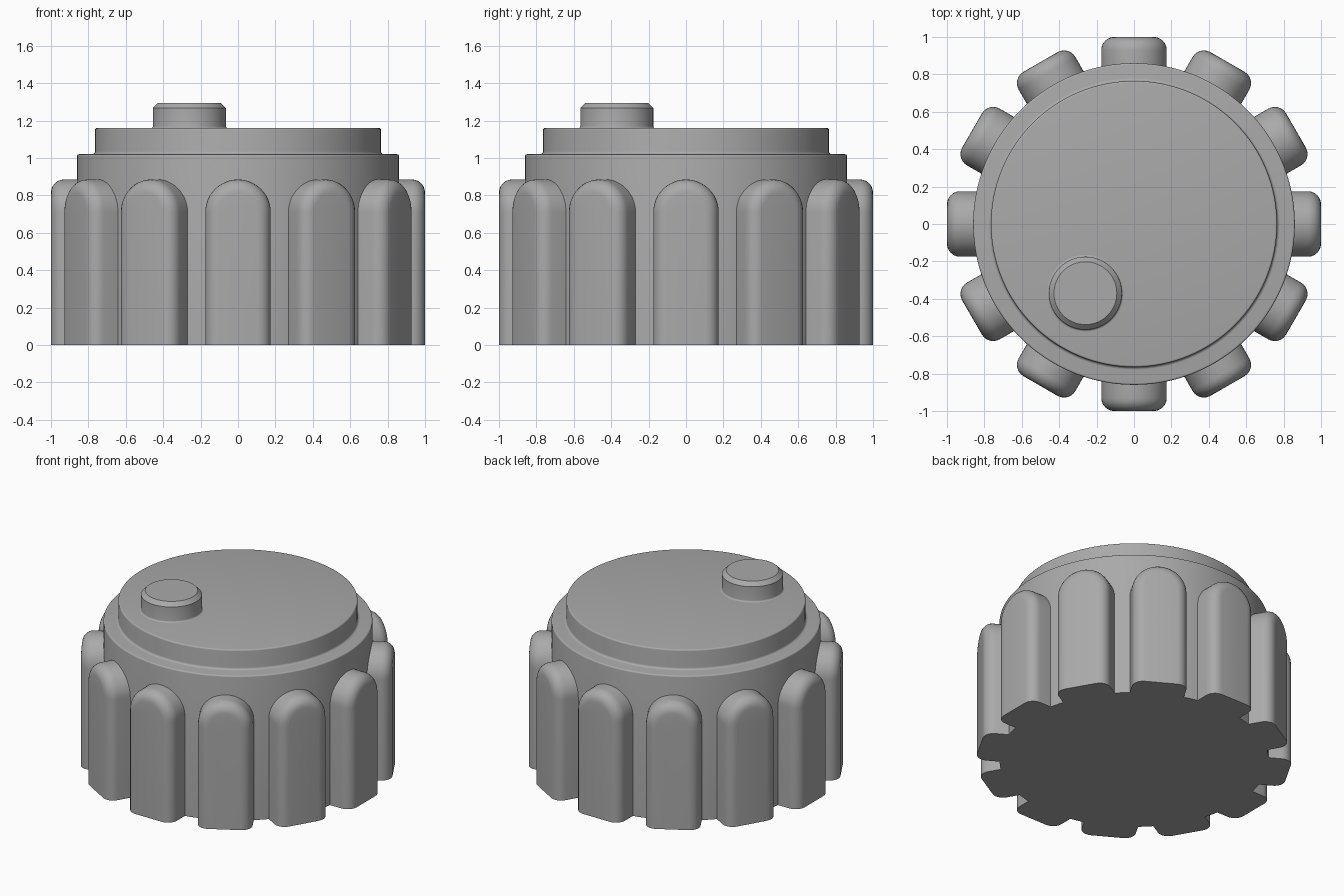
import bpy, bmesh, math
from mathutils import Matrix

default = bpy.data.objects.get("Cube")
if default:
    bpy.data.objects.remove(default, do_unlink=True)

# One plain grey for the whole knob
GREY = (0.4, 0.4, 0.4, 1)
grey = bpy.data.materials.new("plain grey")
grey.use_nodes = True
grey.diffuse_color = GREY
grey.node_tree.nodes["Principled BSDF"].inputs["Base Color"].default_value = GREY


def finish(bm, name, location=(0, 0, 0)):
    bmesh.ops.recalc_face_normals(bm, faces=bm.faces)
    mesh = bpy.data.meshes.new(name)
    bm.to_mesh(mesh)
    bm.free()
    mesh.materials.append(grey)
    obj = bpy.data.objects.new(name, mesh)
    obj.location = location
    bpy.context.collection.objects.link(obj)
    bpy.ops.object.select_all(action='DESELECT')
    obj.select_set(True)
    bpy.context.view_layer.objects.active = obj
    bpy.ops.object.shade_smooth_by_angle(angle=math.radians(30))
    return obj


def lathe(name, profile, sides, location=(0, 0, 0)):
    """Turn (radius, height) points around z and cap both ends."""
    bm = bmesh.new()
    rings = []
    for r, z in profile:
        rings.append([bm.verts.new((r * math.cos(a), r * math.sin(a), z))
                      for a in (math.tau * i / sides for i in range(sides))])
    for low, high in zip(rings, rings[1:]):
        for i in range(sides):
            j = (i + 1) % sides
            bm.faces.new((low[i], low[j], high[j], high[i]))
    bm.faces.new(rings[0][::-1])
    bm.faces.new(rings[-1])
    return finish(bm, name, location)


def arc(r, z, radius, start, end, steps=4):
    """Points of a small fillet, angles in degrees."""
    angles = [math.radians(start + (end - start) * i / steps) for i in range(steps + 1)]
    return [(r + radius * math.cos(a), z + radius * math.sin(a)) for a in angles]


# Stepped body with softened rims and a filleted step
lathe("body", [(0.86, 0)] + arc(0.85, 1.01, 0.01, 0, 90)
      + arc(0.78, 1.035, 0.015, 270, 180) + arc(0.755, 1.15, 0.01, 0, 90), 128)

# Off-centre pointer button with a chamfered top
lathe("pointer_button", arc(0.205, 1.17, 0.01, 270, 180)
      + [(0.195, 1.268), (0.168, 1.295)], 64, (-0.26, -0.37, 0))

# Arched grip rib, rounded on its outer edge
HALF, TOP, INNER, OUTER, ROUND = 0.175, 0.885, 0.83, 1.0, 0.07


def grip_rib(index, count=12):
    bm = bmesh.new()
    outline = [(-HALF, 0), (HALF, 0)] + arc(0, TOP - HALF, HALF, 0, 180, 24)
    inner = [bm.verts.new((INNER, y, z)) for y, z in outline]
    outer = [bm.verts.new((OUTER, y, z)) for y, z in outline]
    bm.faces.new(inner)
    bm.faces.new(outer)
    for i in range(len(outline)):
        j = (i + 1) % len(outline)
        bm.faces.new((inner[i], inner[j], outer[j], outer[i]))
    bmesh.ops.recalc_face_normals(bm, faces=bm.faces)
    rim = [e for e in bm.edges
           if all(v.co.x == OUTER for v in e.verts)
           and max(v.co.z for v in e.verts) > 0]
    bmesh.ops.bevel(bm, geom=rim, offset=ROUND, offset_type='OFFSET',
                    segments=6, profile=0.5, affect='EDGES')
    bm.transform(Matrix.Rotation(math.tau * index / count, 4, 'Z'))
    finish(bm, f"grip_rib_{index + 1}")


for n in range(12):
    grip_rib(n)
